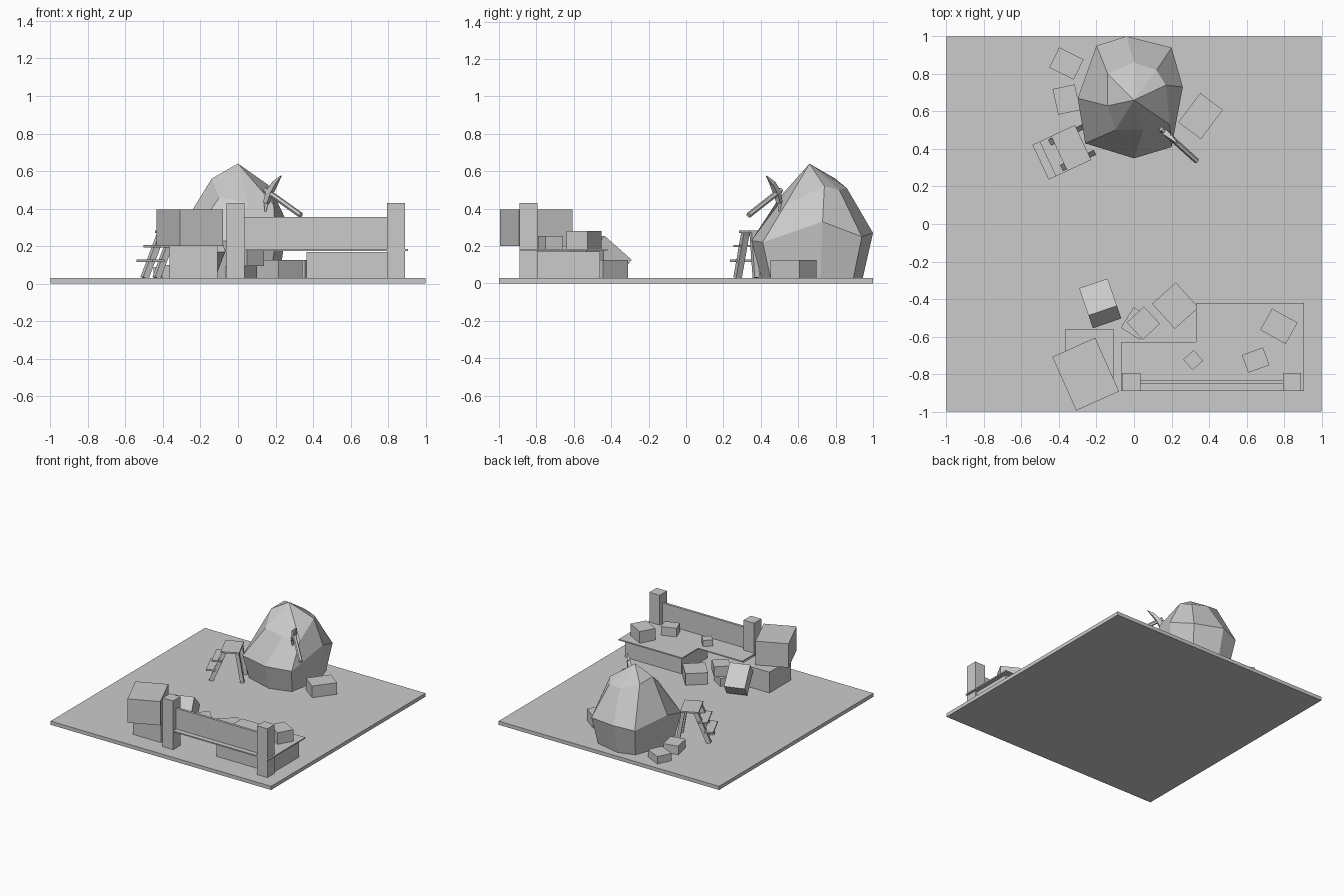
import bpy, bmesh, math
from mathutils import Vector, Matrix

if "Cube" in bpy.data.objects:
    bpy.data.objects.remove(bpy.data.objects["Cube"])


def finish(name, bm):
    bmesh.ops.recalc_face_normals(bm, faces=bm.faces)
    me = bpy.data.meshes.new(name)
    bm.to_mesh(me)
    bm.free()
    ob = bpy.data.objects.new(name, me)
    bpy.context.collection.objects.link(ob)
    return ob


def block(name, centre, size, rot=Matrix()):
    bm = bmesh.new()
    bmesh.ops.create_cube(bm, size=1)
    bm.transform(Matrix.Translation(centre) @ rot @ Matrix.Diagonal((*size, 1)))
    return finish(name, bm)


def box(name, x, y, sx, sy, z0, z1, deg=0):
    return block(name, (x, y, (z0 + z1) / 2), (sx, sy, z1 - z0),
                 Matrix.Rotation(math.radians(deg), 4, 'Z'))


def beam(name, a, b, r0, r1, sides=4):
    # tapered bar between two points
    a, b = Vector(a), Vector(b)
    d = b - a
    bm = bmesh.new()
    bmesh.ops.create_cone(bm, cap_ends=True, segments=sides, radius1=r0, radius2=r1, depth=d.length)
    bm.transform(Matrix.Translation((a + b) / 2) @ d.to_track_quat('Z', 'Y').to_matrix().to_4x4()
                 @ Matrix.Rotation(math.pi / sides, 4, 'Z'))
    return finish(name, bm)


# base plate
G = 0.03
box("base_plate", 0, 0, 2, 2, 0, G)

# boulder: three irregular eight-sided rings and a peak
mid = [(-.04, 1.0, .27), (.20, .94, .25), (.26, .73, .33), (.20, .41, .22),
       (0, .35, .23), (-.26, .43, .22), (-.30, .67, .30), (-.20, .95, .25)]
top = [(0, .86, .51), (.12, .82, .50), (.17, .74, .52), (.19, .53, .42),
       (.05, .50, .43), (-.10, .50, .46), (-.14, .63, .56), (-.14, .80, .56)]
low = [(-.01 + (x + .01) * .85, .67 + (y - .67) * .82, .01) for x, y, z in mid]
bm = bmesh.new()
rings = [[bm.verts.new(p) for p in r] for r in (low, mid, top)]
peak = bm.verts.new((0, .66, .64))
for i in range(8):
    j = (i + 1) % 8
    for a, b in zip(rings, rings[1:]):
        bm.faces.new((a[i], a[j], b[j], b[i]))
    bm.faces.new((rings[2][i], rings[2][j], peak))
bm.faces.new(rings[0])
finish("boulder", bm)

# blocks around the boulder
box("block_back_left", -.36, .855, .145, .12, G, .09, -26)
box("block_left", -.36, .663, .12, .14, G, .10, 12)
box("block_right", .355, .575, .15, .195, G, .125, -37)

# pickaxe stuck in the boulder
m = Vector((.168, .487, .485))
beam("pick_handle", (.145, .507, .50), (.335, .335, .365), .015, .015, 6)
up, dn = Vector((.197, .463, .535)), Vector((.15, .50, .43))
beam("pick_head_upper", m, up, .022, .017)
beam("pick_tip_upper", up, (.23, .43, .575), .017, .003)
beam("pick_head_lower", m, dn, .022, .017)
beam("pick_tip_lower", dn, (.145, .50, .375), .017, .003)

# step stool, local u points out over the steps and v runs along them
deg = 25
R = Matrix.Translation((-.335, .405, 0)) @ Matrix.Rotation(math.radians(180 + deg), 4, 'Z')


def at(u, v, z):
    return R @ Vector((u, v, z))


for name, u, depth, z in (("stool_top", 0, .14, .277), ("upper_step", .10, .075, .2), ("lower_step", .145, .07, .122)):
    p = at(u, 0, z)
    box(name, p.x, p.y, depth, .205, z - .006, z + .006, deg)
for side, v in (("left", -.075), ("right", .075)):
    beam("stool_front_leg_" + side, at(.145, v, G), at(.045, v, .272), .024, .024)
    beam("stool_back_leg_" + side, at(-.09, v, G), at(-.05, v, .272), .02, .02)

# stacked crates
box("lower_crate", -.2375, -.70, .255, .28, G, .2)
box("upper_crate", -.2575, -.80, .25, .313, .2, .395, 24)

# tilted block
tilt = Matrix.Rotation(math.radians(19), 4, 'Z') @ Matrix.Rotation(math.radians(-40), 4, 'X')
block("tilted_block", (-.18, -.423, .148), (.16, .2, .112), tilt)

# loose blocks beside the counter
box("stacked_block_low", .015, -.53, .12, .13, G, .095, -32)
box("stacked_block_high", .05, -.528, .125, .125, .095, .178, 43)
box("ground_block", .22, -.435, .17, .18, G, .125, 42)

# L-shaped counter top
bm = bmesh.new()
outline = [(-.07, -.89), (.905, -.89), (.905, -.42), (.33, -.42), (.33, -.63), (-.07, -.63)]
f = bm.faces.new([bm.verts.new((x, y, .175)) for x, y in outline])
ext = bmesh.ops.extrude_face_region(bm, geom=[f])
bmesh.ops.translate(bm, vec=(0, 0, .01), verts=[e for e in ext["geom"] if isinstance(e, bmesh.types.BMVert)])
finish("counter_top", bm)
box("counter_base", .62, -.63, .51, .34, G, .17)

# posts and panel between them
for side, x in (("left", -.0125), ("right", .8425)):
    box("post_" + side, x, -.8425, .095, .095, G, .43)
box("front_panel", .415, -.84, .77, .02, .18, .355)

# blocks on the counter
box("counter_block_large", .772, -.545, .155, .13, .185, .28, -29)
box("counter_block_medium", .648, -.725, .12, .1, .185, .255, 20)
box("counter_block_small", .315, -.725, .075, .075, .185, .235, 42)
